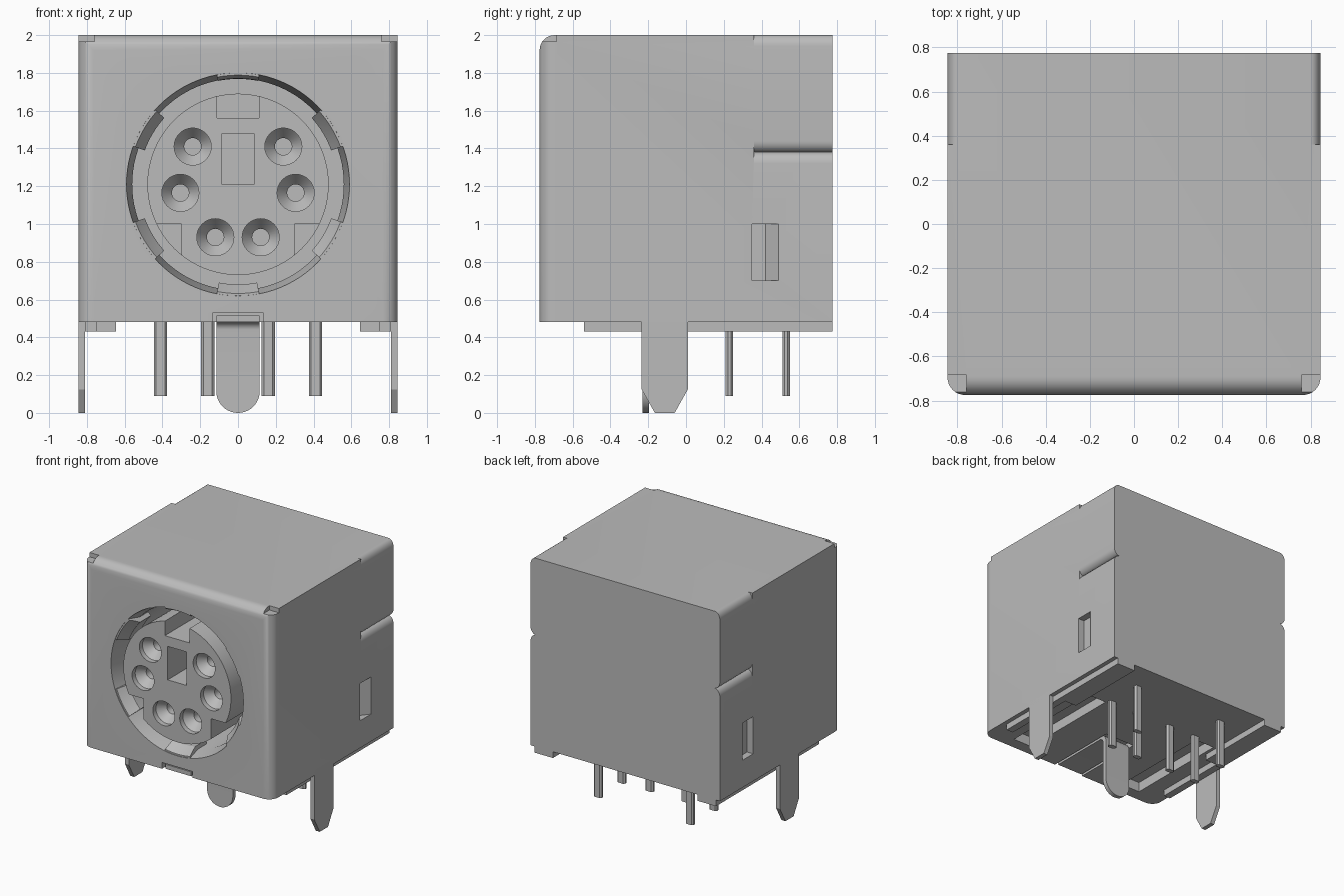
import bpy, bmesh, math
from math import sin, cos, pi, radians

cube = bpy.data.objects.get("Cube")
if cube:
    bpy.data.objects.remove(cube, do_unlink=True)

grey = bpy.data.materials.new("plain_grey")
grey.use_nodes = True
COLOUR = (0.5, 0.5, 0.5, 1)
grey.diffuse_color = COLOUR
grey.node_tree.nodes["Principled BSDF"].inputs["Base Color"].default_value = COLOUR


def finish(name, bm):
    bmesh.ops.recalc_face_normals(bm, faces=bm.faces)
    mesh = bpy.data.meshes.new(name)
    bm.to_mesh(mesh)
    bm.free()
    mesh.materials.append(grey)
    ob = bpy.data.objects.new(name, mesh)
    bpy.context.scene.collection.objects.link(ob)
    return ob


def loft(name, axis, rings):
    """Skin of 2D outlines placed at positions along an axis."""
    def place(t, p):
        return {"x": (t, p[0], p[1]), "y": (p[0], t, p[1]), "z": (p[0], p[1], t)}[axis]
    bm = bmesh.new()
    loops = [[bm.verts.new(place(t, p)) for p in pts] for t, pts in rings]
    for low, high in zip(loops, loops[1:]):
        for i in range(len(low)):
            j = (i + 1) % len(low)
            bm.faces.new((low[i], low[j], high[j], high[i]))
    bm.faces.new(loops[0])
    bm.faces.new(loops[-1])
    return finish(name, bm)


def prism(name, axis, pts, a, b):
    return loft(name, axis, [(a, pts), (b, pts)])


def box(name, x, y, z):
    return prism(name, "z", [(x[0], y[0]), (x[1], y[0]), (x[1], y[1]), (x[0], y[1])], *z)


def circle(r, cx, cz, n=48):
    return [(cx + r * cos(2 * pi * i / n), cz + r * sin(2 * pi * i / n)) for i in range(n)]


def arc(cx, cz, rx, rz, a, b, n=8):
    angles = [radians(a + (b - a) * i / n) for i in range(n + 1)]
    return [(cx + rx * cos(t), cz + rz * sin(t)) for t in angles]


def cut(ob, cutters):
    for c in cutters:
        c.hide_render = True
        mod = ob.modifiers.new("cut", "BOOLEAN")
        mod.operation, mod.solver, mod.object = "DIFFERENCE", "EXACT", c
    deps = bpy.context.evaluated_depsgraph_get()
    mesh = bpy.data.meshes.new_from_object(ob.evaluated_get(deps))
    ob.modifiers.clear()
    ob.data = mesh
    for c in cutters:
        bpy.data.objects.remove(c, do_unlink=True)


def smooth(ob):
    bpy.ops.object.select_all(action="DESELECT")
    ob.select_set(True)
    bpy.context.view_layer.objects.active = ob
    bpy.ops.object.shade_smooth_by_angle(angle=radians(30))


W, D, BASE, TOP = 0.845, 0.775, 0.48, 2.0
CZ = 1.21      # centre height of the socket

# Housing with rounded front upright edges and front top edge
bm = bmesh.new()
bmesh.ops.create_cube(bm, size=1)
for v in bm.verts:
    v.co = (v.co.x * 2 * W, v.co.y * 2 * D, BASE if v.co.z < 0 else TOP)
edges = [e for e in bm.edges if all(v.co.y < 0 for v in e.verts)
         and not all(v.co.z < 1 for v in e.verts)]
bmesh.ops.bevel(bm, geom=edges, offset=0.08, segments=8, profile=0.5, affect="EDGES")
housing = finish("housing", bm)

# Socket recess, slightly tapered at the mouth
cutters = [loft("recess", "y", [(-0.8, circle(0.592, 0, CZ, 96)), (-0.77, circle(0.59, 0, CZ, 96)),
                                (-0.66, circle(0.56, 0, CZ, 96)), (-0.1, circle(0.56, 0, CZ, 96))])]
for s in (-1, 1):
    # Corner relief, side pocket, underside channel, tab relief
    cutters.append(box("relief", sorted((s * 0.76, s * 0.9)), (-0.9, -0.685), (1.965, 2.1)))
    pocket = [(s * 0.9, 0.35), (s * 0.79, 0.35), (s * 0.79, 0.42), (s * W, 0.49), (s * 0.9, 0.49)]
    cutters.append(prism("pocket", "z", pocket, 0.7, 1.0))
    cutters.append(box("channel", sorted((s * 0.45, s * 0.62)), (-0.68, 0.2), (0.4, 0.56)))
    # Rounded rear side edge and the crease between the two folded flaps
    edge = arc(W - 0.045, 1.94, 0.045, 0.06, 0, 90)
    edge = edge + [(W - 0.045, 2.1), (0.95, 2.1), (0.95, 1.94)]
    crease = arc(W - 0.05, 1.32, 0.05, 0.06, 0, 90) + arc(W - 0.05, 1.44, 0.05, 0.06, -90, 0)[1:]
    crease = crease + [(0.95, 1.44), (0.95, 1.32)]
    for label, shape in (("edge", edge), ("crease", crease)):
        cutters.append(prism(label, "y", [(s * x, z) for x, z in shape], 0.36, 0.9))
cutters.append(box("tab_relief", (-0.135, 0.135), (-0.9, -0.17), (0.4, 0.53)))
cut(housing, cutters)
smooth(housing)

# Insulator core with key slots, countersunk contacts and a square centre hole
core = prism("insulator_core", "y", circle(0.48, 0, CZ, 96), -D, -0.05)
cutters = [box("key", (-0.11, 0.11), (-0.9, -0.15), (1.56, 1.8)),
           box("centre", (-0.085, 0.085), (-0.9, -0.2), (1.21, 1.48))]
for s in (-1, 1):
    cutters.append(box("side_key", sorted((s * 0.3, s * 0.6)), (-0.9, -0.15), (0.6, 1.0)))
    for x, z in ((0.24, 1.41), (0.305, 1.165), (0.12, 0.93)):
        x *= s
        rings = [(-0.8, 0.098), (-0.735, 0.098), (-0.67, 0.045), (-0.3, 0.045)]
        cutters.append(loft("contact", "y", [(y, circle(r, x, z, 32)) for y, r in rings]))
cut(core, cutters)
smooth(core)

# Spring lips bent inward around the mouth
for mid, half, inner in ((90, 11, 0.558), (270, 11, 0.53), (31, 11, 0.525), (149, 11, 0.525),
                         (211, 11, 0.525), (329, 11, 0.525)):
    rings = []
    for y, r in ((-0.77, 0.578), (-0.74, 0.56), (-0.69, inner), (-0.55, inner)):
        r = max(r, inner)
        rings.append((y, arc(0, CZ, 0.62, 0.62, mid - half, mid + half)
                      + arc(0, CZ, r, r, mid + half, mid - half)))
    smooth(loft("spring_lip", "y", rings))

# Front ground tab: strip under the housing, bent down, with a rounded tip
path = [(-0.76, 0.48)] + arc(-0.27, 0.44, 0.04, 0.04, 90, 0)
path += [(-0.23, 0.11), (-0.195, 0.11)] + arc(-0.27, 0.44, 0.075, 0.075, 0, 90) + [(-0.76, 0.515)]
smooth(prism("front_tab", "x", path, -0.115, 0.115))
tip = arc(0, 0.115, 0.115, 0.115, 180, 360, 20)
smooth(prism("front_tab_tip", "y", tip, -0.23, -0.195))

for s in (-1, 1):
    # Side legs with tapered ends
    leg = [(-0.235, 0.52), (-0.235, 0.125), (-0.165, 0), (-0.06, 0), (0.01, 0.125), (0.01, 0.52)]
    prism("side_leg", "x", leg, s * 0.81, s * W)
    # Stand-off rails under the base
    box("front_rail", sorted((s * 0.75, s * 0.81)), (-0.54, 0.08), (0.43, 0.5))
    box("rear_rail", sorted((s * 0.645, s * 0.81)), (0.08, D), (0.43, 0.5))
    # Solder pins with chamfered corners
    for x, y in ((0.41, 0.23), (0.16, 0.23), (0.41, 0.53)):
        hx, hy, c = 0.035, 0.02, 0.012
        shape = [(hx, -hy + c), (hx, hy - c), (hx - c, hy), (c - hx, hy),
                 (-hx, hy - c), (-hx, c - hy), (c - hx, -hy), (hx - c, -hy)]
        prism("solder_pin", "z", [(s * x + u, y + v) for u, v in shape], 0.09, 0.5)
